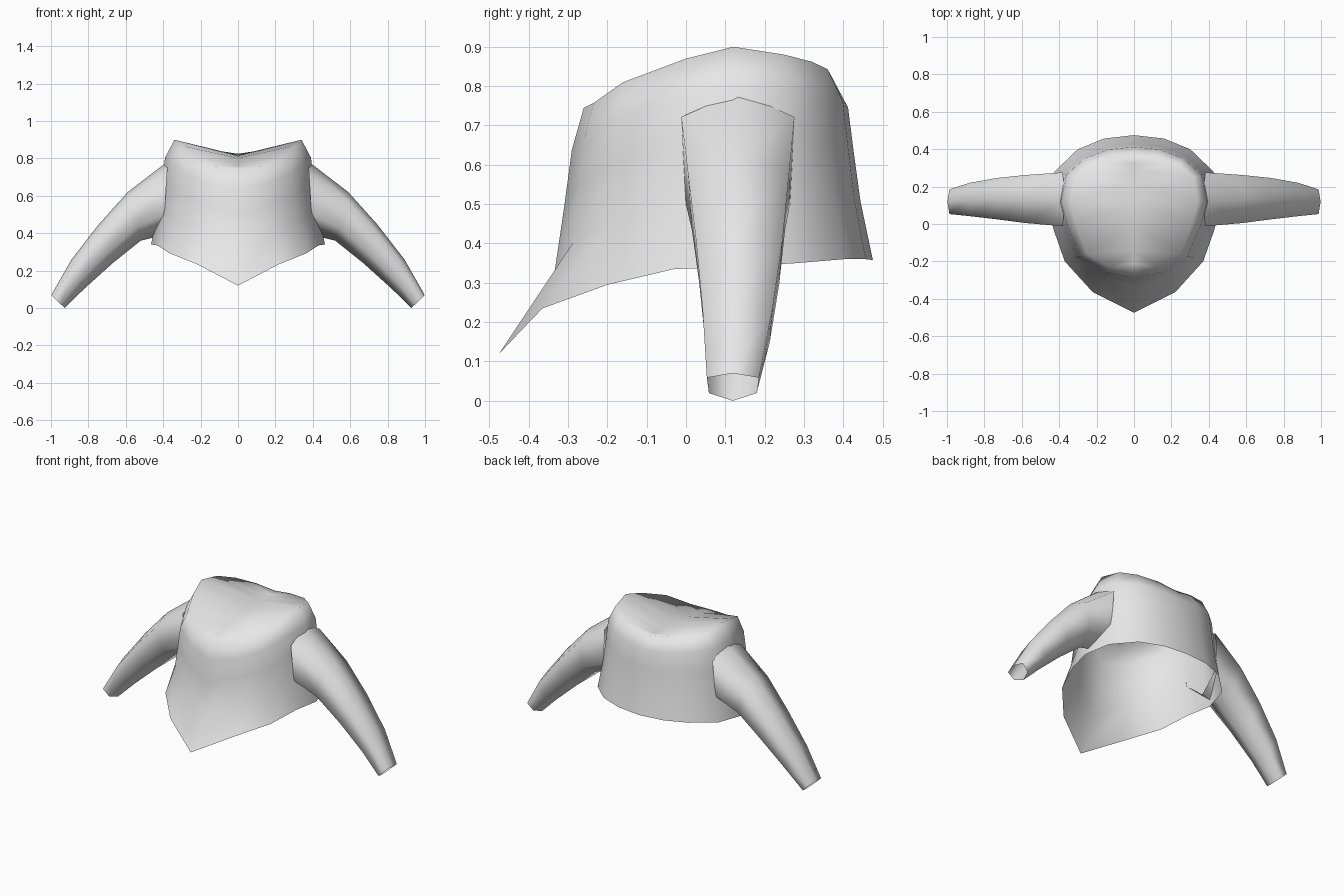
import bpy
import bmesh
import math
from mathutils import Vector

cube = bpy.data.objects.get("Cube")
if cube:
    bpy.data.objects.remove(cube)

cloth = bpy.data.materials.new("light_grey_cloth")
cloth.use_nodes = True
grey = (0.8, 0.8, 0.8, 1)
cloth.diffuse_color = grey
cloth.node_tree.nodes["Principled BSDF"].inputs["Base Color"].default_value = grey


def finish(bm, name):
    """Turn a half model into a smooth object mirrored across x."""
    mesh = bpy.data.meshes.new(name)
    bm.to_mesh(mesh)
    bm.free()
    mesh.materials.append(cloth)
    obj = bpy.data.objects.new(name, mesh)
    bpy.context.scene.collection.objects.link(obj)
    mirror = obj.modifiers.new("mirror", "MIRROR")
    mirror.use_clip = True
    bpy.ops.object.select_all(action="DESELECT")
    obj.select_set(True)
    bpy.context.view_layer.objects.active = obj
    bpy.ops.object.shade_smooth_by_angle(angle=math.radians(80))
    return obj


def bridge(bm, lower, upper, closed=False):
    """Join two rows of vertices with quads."""
    count = len(lower)
    for i in range(count if closed else count - 1):
        k = (i + 1) % count
        bm.faces.new((lower[i], lower[k], upper[k], upper[i]))


# Shoulder line and hem, from front centre round the left side to back centre
shoulder = [(0, -.26, .745), (.13, -.235, .757), (.25, -.16, .81), (.31, 0, .87),
            (.34, .12, .9), (.32, .25, .88), (.24, .32, .862), (.12, .36, .843), (0, .37, .825)]
hem = [(0, -.475, .12), (.22, -.365, .235), (.37, -.2, .295), (.43, -.03, .335),
       (.465, .12, .34), (.425, .28, .35), (.3, .4, .36), (.16, .457, .36), (0, .475, .358)]

# How far each row has dropped, and how far it has spread at the front and sides
drop = (0, .17, .4, .68, 1)
spread_front = (0, .14, .23, .35, 1)
spread_side = (0, .4, .53, .7, 1)
front_weight = (1, .85, .4, .1, 0, 0, 0, 0, 0)

bm = bmesh.new()
rows = []
for d, front, side in zip(drop, spread_front, spread_side):
    row = []
    for top, low, weight in zip(shoulder, hem, front_weight):
        s = side + (front - side) * weight
        top, low = Vector(top), Vector(low)
        point = top.lerp(low, s)
        point.z = top.z + (low.z - top.z) * d
        row.append(bm.verts.new(point))
    rows.append(row)
for upper, lower in zip(rows, rows[1:]):
    bridge(bm, lower, upper)

# Closed top, sagging to a crease on the centre line
rim = rows[0]
crease = []
for v in rim[1:-1]:
    y = v.co.y * .9
    z = .81 + (.2 * (y - .04) if y < .04 else .04 * (y - .04))
    crease.append(bm.verts.new((0, y, z)))
bridge(bm, rim[1:-1], crease)
bm.faces.new((rim[0], rim[1], crease[0]))
bm.faces.new((rim[-2], rim[-1], crease[-1]))
finish(bm, "torso")

# Sleeves: six-sided open tubes; each station has top xz, bottom xz and y range
stations = [((.375, .785), (.4, .39), (-.012, .276)),
            ((.59, .62), (.52, .36), (.005, .262)),
            ((.745, .447), (.67, .24), (.025, .246)),
            ((.89, .26), (.82, .105), (.042, .22)),
            ((.998, .07), (.927, 0), (.053, .185))]
# Depth across (0 front, 1 back) and height (0 bottom, 1 top) of each corner
corners = [(.5, 1), (0, .84), (.04, .28), (.5, 0), (.96, .28), (1, .84)]

bm = bmesh.new()
rings = []
for top, low, (y0, y1) in stations:
    top, low = Vector(top), Vector(low)
    ring = []
    for across, height in corners:
        x, z = low.lerp(top, height)
        ring.append(bm.verts.new((x, y0 + (y1 - y0) * across, z)))
    rings.append(ring)
for inner, outer in zip(rings, rings[1:]):
    bridge(bm, inner, outer, closed=True)
finish(bm, "sleeves")
